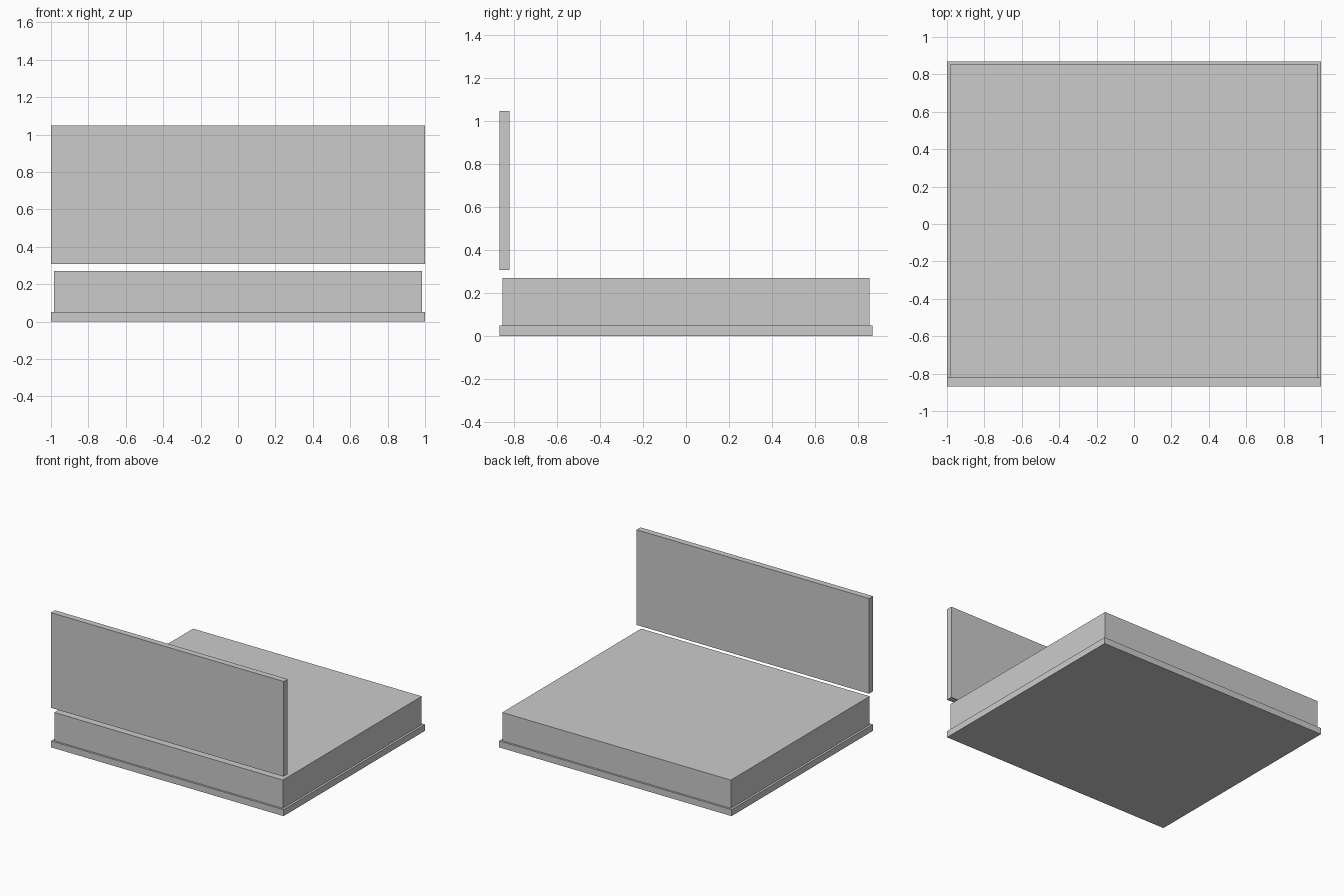
import bpy

if "Cube" in bpy.data.objects:
    bpy.data.objects.remove(bpy.data.objects["Cube"])

# One plain grey for every part
grey = bpy.data.materials.new("light grey")
grey.diffuse_color = (0.6, 0.6, 0.6, 1)
grey.use_nodes = True
grey.node_tree.nodes["Principled BSDF"].inputs["Base Color"].default_value = grey.diffuse_color


def box(name, x, y, z):
    """Box spanning the given (low, high) ranges."""
    spans = (x, y, z)
    bpy.ops.mesh.primitive_cube_add(size=1, location=[(a + b) / 2 for a, b in spans])
    ob = bpy.context.object
    ob.name = name
    ob.scale = [b - a for a, b in spans]
    bpy.ops.object.transform_apply(location=False, rotation=False, scale=True)
    ob.data.materials.append(grey)
    return ob


# Thin bed base
box("bed_base", (-1, 1), (-0.868, 0.868), (0, 0.05))

# Mattress, slightly inset on the base
box("mattress", (-0.983, 0.983), (-0.853, 0.853), (0.05, 0.27))

# Headboard floating above the front edge
box("headboard", (-1, 1), (-0.868, -0.82), (0.307, 1.047))
